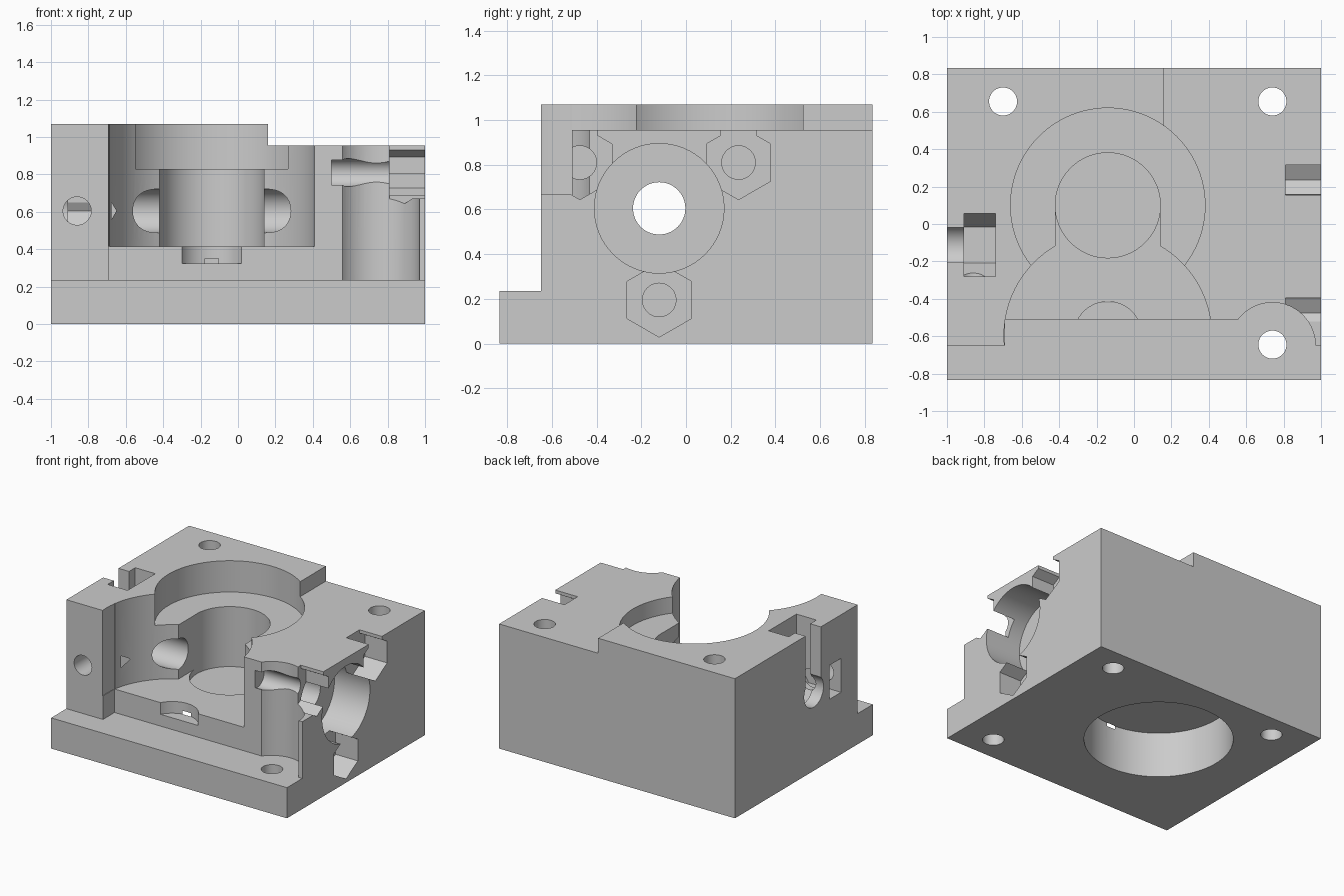
import bpy, math
from mathutils import Matrix

cube = bpy.data.objects.get("Cube")
if cube:
    bpy.data.objects.remove(cube, do_unlink=True)

grey = bpy.data.materials.new("plain grey")
grey.use_nodes = True
colour = (0.6, 0.6, 0.6, 1)
grey.diffuse_color = colour
grey.node_tree.nodes["Principled BSDF"].inputs["Base Color"].default_value = colour


def box(name, x, y, z):
    """Block spanning the given (low, high) ranges."""
    bpy.ops.mesh.primitive_cube_add(size=1)
    ob = bpy.context.object
    ob.name = name
    mid = [(a + b) / 2 for a, b in (x, y, z)]
    size = [b - a for a, b in (x, y, z)]
    ob.data.transform(Matrix.Translation(mid) @ Matrix.Diagonal((*size, 1)))
    return ob


def rod(axis, centre, span, radius, sides=64, turn=0):
    """Cylinder or prism along an axis; centre holds the other two coordinates."""
    bpy.ops.mesh.primitive_cylinder_add(vertices=sides, radius=radius, depth=span[1] - span[0])
    ob = bpy.context.object
    mid = list(centre)
    mid.insert("xyz".index(axis), sum(span) / 2)
    tilt = {"x": Matrix.Rotation(math.pi / 2, 4, "Y"),
            "y": Matrix.Rotation(math.pi / 2, 4, "X"),
            "z": Matrix.Identity(4)}[axis]
    ob.data.transform(Matrix.Translation(mid) @ tilt @ Matrix.Rotation(turn, 4, "Z"))
    return ob


body = box("housing_block", (-1, 1), (-0.835, 0.835), (0, 1.07))
body.data.materials.append(grey)


def cut(tool):
    """Subtract the tool from the housing and discard it."""
    tool.data.materials.append(grey)
    mod = body.modifiers.new("cut", "BOOLEAN")
    mod.operation = "DIFFERENCE"
    mod.solver = "EXACT"
    mod.object = tool
    bpy.context.view_layer.objects.active = body
    bpy.ops.object.modifier_apply(modifier=mod.name)
    bpy.data.objects.remove(tool, do_unlink=True)


def cut_box(x, y, z):
    cut(box("cutter", x, y, z))


TOP = 1.3
bore = (-0.14, 0.1)
front = (-0.14, -0.597)
shaft = (-0.12, 0.605)
SIXTH = math.pi / 6

# Front ledge, lower right deck and recessed front face
cut_box((-1.2, 1.2), (-1, -0.65), (0.235, TOP))
cut_box((0.16, 1.2), (-1, 1), (0.955, TOP))
cut_box((-0.69, 0.74), (-1, -0.51), (0.235, TOP))
cut(rod("z", (0.74, -0.65), (0.235, TOP), 0.23))

# Front cavity with its small pocket
cut(rod("z", front, (0.415, TOP), 0.555, 96))
cut(rod("z", front, (0.325, 0.6), 0.182))

# Main vertical bores and the channel joining them to the cavity
cut(rod("z", bore, (0.83, TOP), 0.52, 96))
cut(rod("z", bore, (0.37, 1), 0.281))
cut_box((-0.42, 0.14), (-0.5, 0.1), (0.415, 0.9))
cut(rod("z", bore, (-0.2, 0.35), 0.52, 96))

# Corner bolt holes
for spot in ((-0.7, 0.655), (0.74, 0.655), (0.74, -0.645)):
    cut(rod("z", spot, (-0.2, TOP), 0.075, 48))

# Cross hole and its counterbore
cut(rod("x", shaft, (-1.2, 1.2), 0.117))
cut(rod("x", shaft, (0.7, 1.2), 0.29))

# Three hex nut pockets with screw holes around the counterbore
for k in range(3):
    a = SIXTH + k * 4 * SIXTH
    spot = (shaft[0] + 0.41 * math.cos(a), shaft[1] + 0.41 * math.sin(a))
    cut(rod("x", spot, (0.81, 1.2), 0.166, 6, SIXTH * 3))
    cut(rod("x", spot, (0.5, 1), 0.075, 48))
for y in (0.235, -0.475):
    cut_box((0.81, 1.2), (y - 0.08, y + 0.08), (0.85, TOP))
cut_box((0.81, 1.2), (-0.8, -0.475), (0.67, TOP))

# Left side drop-in slot for a screw and nut
cut_box((-1.2, -0.9), (-0.205, -0.02), (0.6, TOP))
cut_box((-0.91, -0.74), (-0.28, 0.055), (0.6, TOP))
cut(rod("x", (-0.112, 0.605), (-0.91, -0.74), 0.1935, 6))

# Front left screw hole with a nut slot entering from the side
cut(rod("y", (-0.86, 0.605), (-1, -0.2), 0.075, 48))
cut_box((-1.2, -0.8), (-0.45, -0.31), (0.475, 0.735))
cut(rod("y", (-0.8, 0.605), (-0.45, -0.31), 0.15, 6, SIXTH * 3))

# Smooth bores, sharp edges
bpy.ops.object.select_all(action="DESELECT")
body.select_set(True)
bpy.context.view_layer.objects.active = body
bpy.ops.object.shade_smooth_by_angle(angle=math.radians(25))
